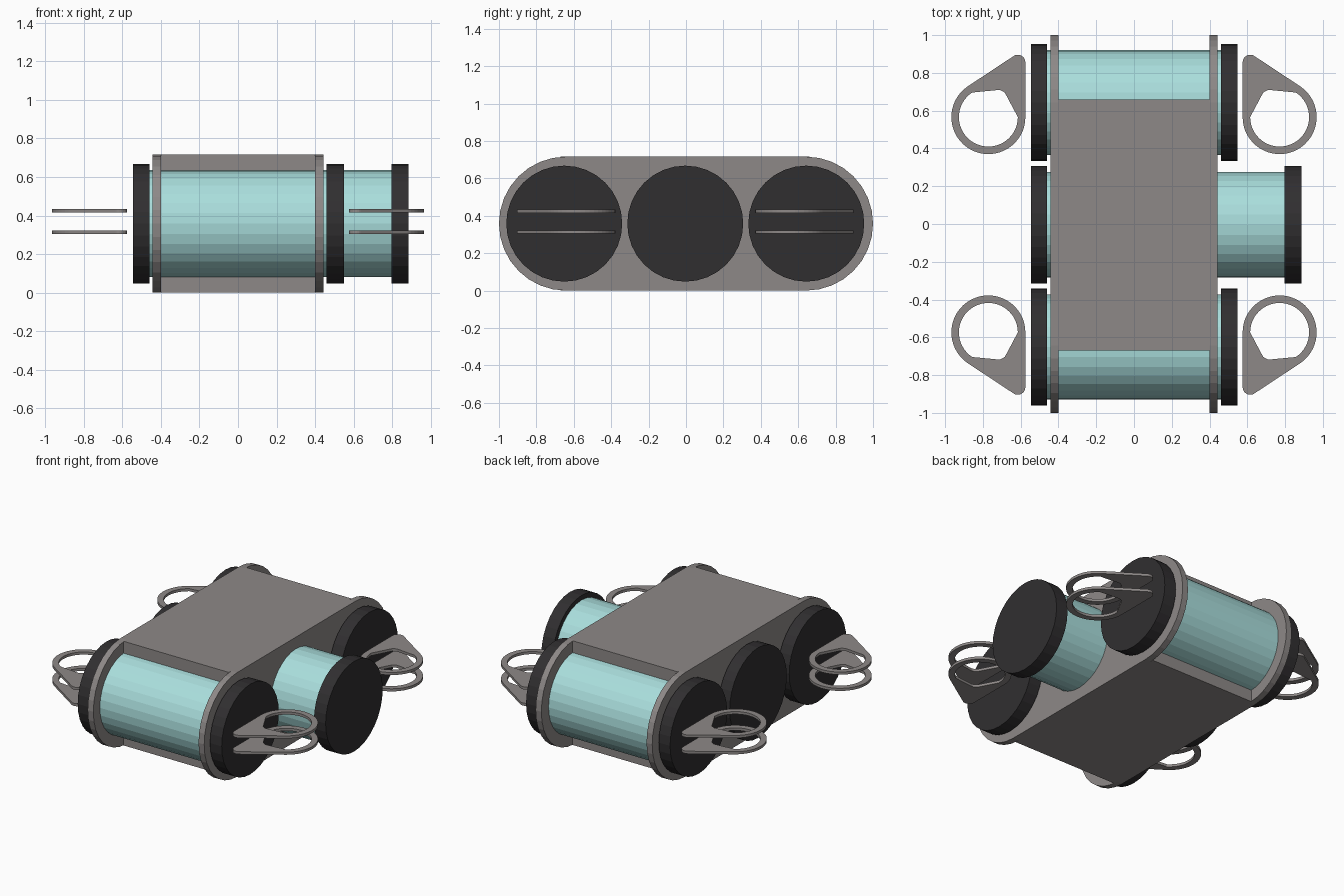
import bpy, bmesh
from math import pi, cos, sin, atan2, acos, hypot

if "Cube" in bpy.data.objects:
    bpy.data.objects.remove(bpy.data.objects["Cube"])

ZC = 0.358          # axis height
YO = -0.004         # slight offset of the tube row
ROW = {"back": 0.647, "middle": 0.0, "front": -0.647}


def material(name, rgb):
    m = bpy.data.materials.new(name)
    m.diffuse_color = (*rgb, 1)
    m.use_nodes = True
    m.node_tree.nodes["Principled BSDF"].inputs["Base Color"].default_value = m.diffuse_color
    return m


teal = material("teal", (0.40, 0.73, 0.72))
black = material("black", (0.03, 0.028, 0.03))
grey = material("warm_grey", (0.27, 0.25, 0.245))


def finish(name, bm, mat):
    bmesh.ops.recalc_face_normals(bm, faces=bm.faces)
    me = bpy.data.meshes.new(name)
    bm.to_mesh(me)
    bm.free()
    me.materials.append(mat)
    ob = bpy.data.objects.new(name, me)
    bpy.context.collection.objects.link(ob)
    return ob


def prism(name, loop_a, loop_b, mat):
    """Solid between two matching loops of points."""
    bm = bmesh.new()
    a = [bm.verts.new(p) for p in loop_a]
    b = [bm.verts.new(p) for p in loop_b]
    bm.faces.new(a)
    bm.faces.new(b)
    for i in range(len(a)):
        j = (i + 1) % len(a)
        bm.faces.new((a[i], a[j], b[j], b[i]))
    return finish(name, bm, mat)


def x_prism(name, yz, x0, x1, mat):
    return prism(name, [(x0, y, z) for y, z in yz], [(x1, y, z) for y, z in yz], mat)


def arc(cx, cy, r, a0, a1, n):
    return [(cx + r * cos(a0 + (a1 - a0) * i / n), cy + r * sin(a0 + (a1 - a0) * i / n))
            for i in range(n + 1)]


def circle(cx, cy, r, n):
    return arc(cx, cy, r, 0, 2 * pi, n)[:-1]


# central block
x_prism("centre_block", [(-0.67, 0), (0.66, 0), (0.66, 2 * ZC), (-0.67, 2 * ZC)], -0.4, 0.4, grey)

# rounded side plates
stadium = arc(1 - ZC, ZC, ZC, -pi / 2, pi / 2, 16) + arc(ZC - 1, ZC, ZC, pi / 2, 1.5 * pi, 16)
for side, s in (("right", 1), ("left", -1)):
    x_prism(side + "_plate", stadium, s * 0.4, s * 0.443, grey)

# tubes with end caps; the middle one sticks out on the right
for key, y in ROW.items():
    end = 0.80 if key == "middle" else 0.463
    y += YO
    x_prism(key + "_tube", circle(y, ZC, 0.278, 32), -0.463, end, teal)
    x_prism(key + "_cap_left", circle(y, ZC, 0.31, 32), -0.546, -0.46, black)
    x_prism(key + "_cap_right", circle(y, ZC, 0.31, 32), end - 0.003, end + 0.086, black)


# teardrop lugs with a round hole, in pairs at each corner
def lug(name, sx, sy, z0, z1):
    cx, cy, R, r_in = 0.771, 0.570, 0.196, 0.156
    tx, ty, r = 0.615, 0.860, 0.040
    # tangent angle on the sloping side; the inner side is vertical (angle pi)
    d = atan2(ty - cy, tx - cx)
    a = d - acos((R - r) / hypot(tx - cx, ty - cy))
    outer = arc(cx, cy, R, -pi, a, 32) + arc(tx, ty, r, a, pi, 8)
    # hole points face the outline points so the two loops bridge cleanly
    inner = []
    for x, y in outer:
        t = atan2(y - cy, x - cx)
        inner.append((cx + r_in * cos(t), cy + r_in * sin(t)))
    bm = bmesh.new()
    rings = [[bm.verts.new((sx * x, sy * y + YO, z)) for x, y in loop]
             for loop, z in ((outer, z0), (outer, z1), (inner, z1), (inner, z0))]
    n = len(outer)
    for k in range(4):
        p, q = rings[k], rings[(k + 1) % 4]
        for i in range(n):
            j = (i + 1) % n
            bm.faces.new((p[i], p[j], q[j], q[i]))
    return finish(name, bm, grey)


for xn, sx in (("right", 1), ("left", -1)):
    for yn, sy in (("back", 1), ("front", -1)):
        for zn, z in (("lower", 0.313), ("upper", 0.425)):
            lug(f"{yn}_{xn}_{zn}_lug", sx, sy, z - 0.009, z + 0.009)
